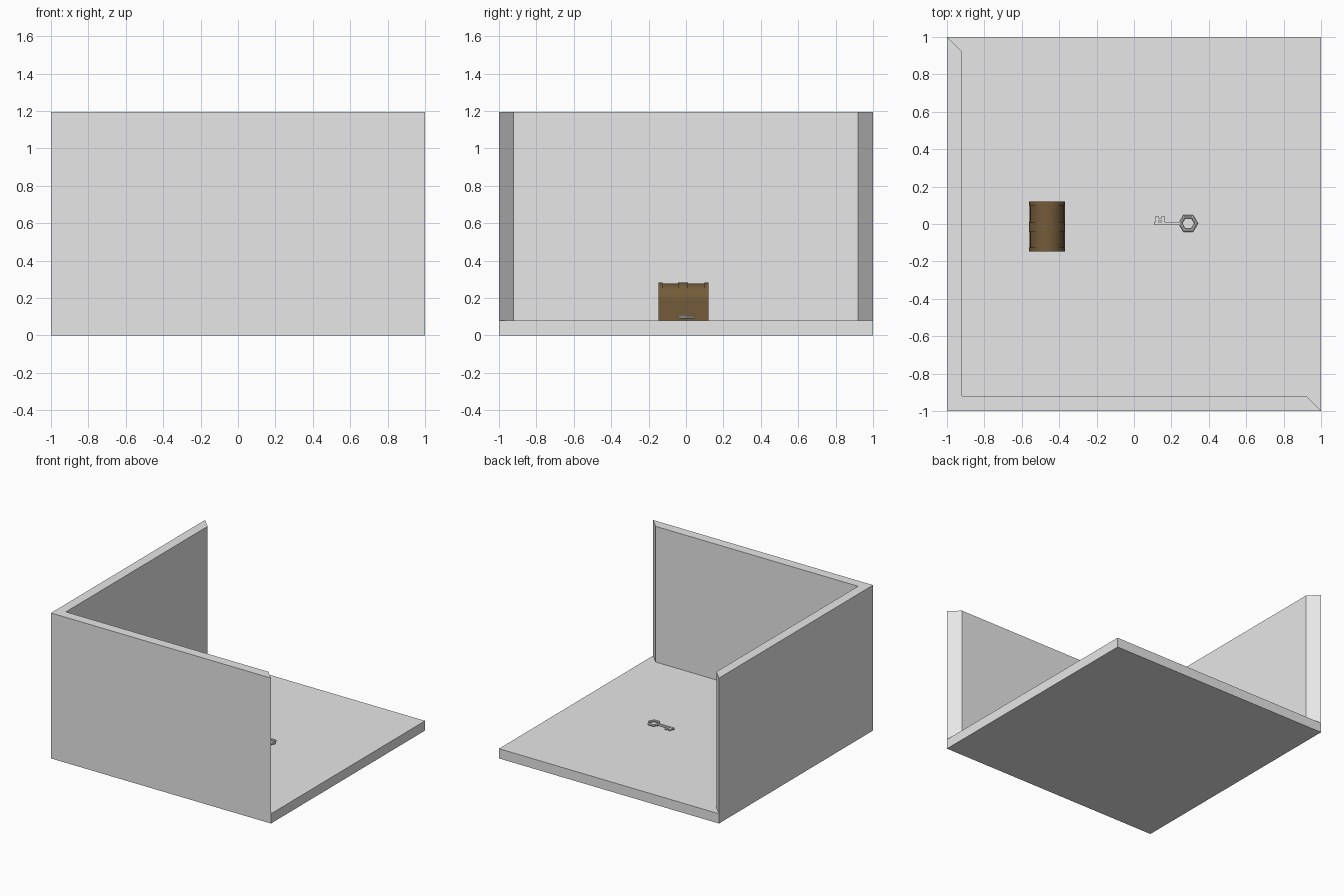
import bpy
import bmesh
import math

if "Cube" in bpy.data.objects:
    bpy.data.objects.remove(bpy.data.objects["Cube"], do_unlink=True)


def material(name, rgb):
    mat = bpy.data.materials.new(name)
    mat.use_nodes = True
    mat.diffuse_color = (*rgb, 1)
    mat.node_tree.nodes["Principled BSDF"].inputs["Base Color"].default_value = (*rgb, 1)
    return mat


GRAY = material("light gray", (0.8, 0.8, 0.8))
BROWN = material("dark wood brown", (0.172, 0.106, 0.042))


def prism(name, outline, offset, mat, smooth=False):
    """Extrude a closed 3D outline along an offset."""
    mesh = bpy.data.meshes.new(name)
    bm = bmesh.new()
    face = bm.faces.new([bm.verts.new(p) for p in outline])
    grown = bmesh.ops.extrude_face_region(bm, geom=[face])["geom"]
    bmesh.ops.translate(bm, vec=offset, verts=[g for g in grown if isinstance(g, bmesh.types.BMVert)])
    bmesh.ops.recalc_face_normals(bm, faces=bm.faces[:])
    bm.to_mesh(mesh)
    bm.free()
    mesh.materials.append(mat)
    obj = bpy.data.objects.new(name, mesh)
    bpy.context.collection.objects.link(obj)
    if smooth:
        bpy.ops.object.select_all(action="DESELECT")
        obj.select_set(True)
        bpy.context.view_layer.objects.active = obj
        bpy.ops.object.shade_smooth_by_angle(angle=math.radians(35))
    return obj


def box(name, x0, x1, y0, y1, z0, z1, mat):
    outline = [(x0, y0, z0), (x1, y0, z0), (x1, y1, z0), (x0, y1, z0)]
    return prism(name, outline, (0, 0, z1 - z0), mat)


# Room: L-shaped walls with mitred ends, and the floor that fits inside them
IN = 0.92
FLOOR = 0.08
inner = [(IN, -IN, 0), (-IN, -IN, 0), (-IN, IN, 0)]
prism("walls", [(-1, 1, 0), (-1, -1, 0), (1, -1, 0)] + inner, (0, 0, 1.195), GRAY)
prism("floor", inner + [(-1, 1, 0), (1, 1, 0), (1, -1, 0)], (0, 0, FLOOR), GRAY)

# Chest: rounded lid over a straight body, with raised bands across it
CX = -0.465
SPRING = 0.188


def arch(radius, y):
    curve = [(CX + radius * math.cos(math.pi * i / 16), y, SPRING + radius * math.sin(math.pi * i / 16))
             for i in range(17)]
    return curve


def chest_slice(name, radius, y0, y1):
    outline = [(CX - radius, y0, FLOOR), (CX + radius, y0, FLOOR)] + arch(radius, y0)
    return prism(name, outline, (0, y1 - y0, 0), BROWN, smooth=True)


chest_slice("chest_body", 0.09, -0.14, 0.113)
box("chest_box", CX - 0.095, CX + 0.095, -0.148, 0.121, FLOOR, SPRING, BROWN)
for label, y0, y1 in (("front", -0.148, -0.126), ("middle", -0.043, 0.012), ("back", 0.1, 0.121)):
    prism("lid_band_" + label, arch(0.096, y0), (0, y1 - y0, 0), BROWN, smooth=True)

# Key: hexagonal bow, shaft and toothed bit
KZ = 0.1
bpy.ops.mesh.primitive_torus_add(major_segments=6, minor_segments=8, major_radius=0.042,
                                 minor_radius=0.01, location=(0.29, 0.003, KZ))
bow = bpy.context.object
bow.name = "key_bow"
bow.data.materials.append(GRAY)
box("key_shaft", 0.108, 0.245, -0.005, 0.01, KZ - 0.007, KZ + 0.007, GRAY)
for i, x in enumerate((0.115, 0.148)):
    box(f"key_tooth_{i + 1}", x, x + 0.016, 0.01, 0.043, KZ - 0.005, KZ + 0.005, GRAY)
box("key_bit", 0.131, 0.148, 0.018, 0.032, KZ - 0.005, KZ + 0.005, GRAY)
